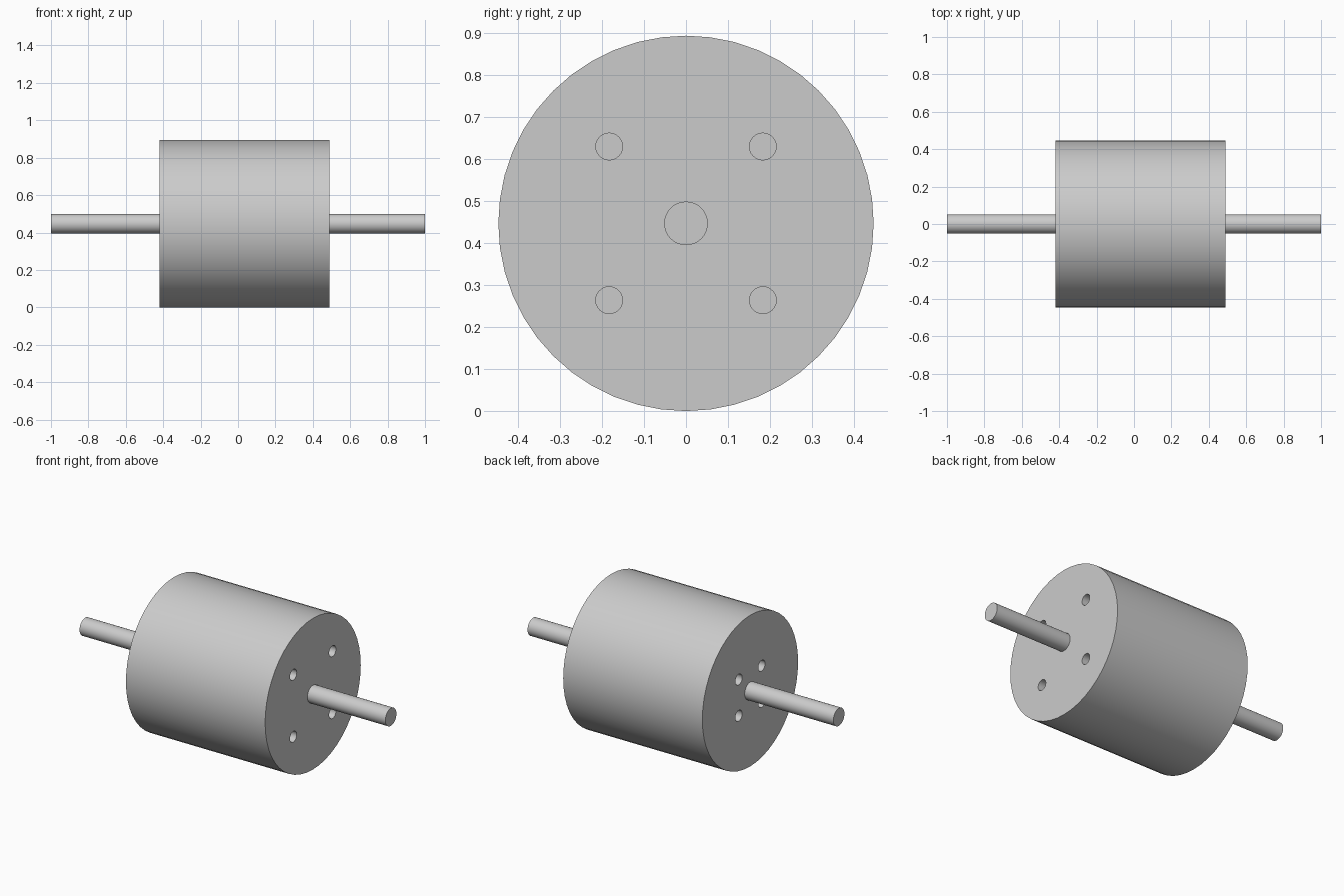
import bpy
import math

cube = bpy.data.objects.get("Cube")
if cube:
    bpy.data.objects.remove(cube, do_unlink=True)

AXIS_Z = 0.447
BODY_LEFT, BODY_RIGHT = 0.49, -0.42   # ends of the can along x
HOLE_DEPTH = 0.1

metal = bpy.data.materials.new("grey metal")
metal.use_nodes = True
metal.diffuse_color = (0.6, 0.6, 0.6, 1)
metal.node_tree.nodes["Principled BSDF"].inputs["Base Color"].default_value = (0.6, 0.6, 0.6, 1)


def rod(name, x0, x1, radius, sides, y=0.0, z=AXIS_Z):
    """Cylinder lying along x from x0 to x1."""
    bpy.ops.mesh.primitive_cylinder_add(
        vertices=sides, radius=radius, depth=abs(x1 - x0),
        location=((x0 + x1) / 2, y, z), rotation=(0, math.pi / 2, 0))
    obj = bpy.context.object
    obj.name = name
    obj.data.materials.append(metal)
    return obj


def smooth(obj):
    bpy.ops.object.select_all(action='DESELECT')
    obj.select_set(True)
    bpy.context.view_layer.objects.active = obj
    bpy.ops.object.shade_smooth_by_angle(angle=math.radians(35))


# Motor can
body = rod("motor_body", BODY_RIGHT, BODY_LEFT, AXIS_Z, 48)

# Blind mounting holes: wide pattern on the left end, narrow on the right
cutters = []
for end, inward, offset in ((BODY_LEFT, -1, 0.183), (BODY_RIGHT, 1, 0.107)):
    for sy in (-1, 1):
        for sz in (-1, 1):
            cutters.append(rod("hole_cutter", end - inward * 0.05, end + inward * HOLE_DEPTH,
                               0.032, 24, sy * offset, AXIS_Z + sz * offset))

for cutter in cutters:
    mod = body.modifiers.new("mounting_hole", 'BOOLEAN')
    mod.operation = 'DIFFERENCE'
    mod.solver = 'EXACT'
    mod.object = cutter
    bpy.ops.object.select_all(action='DESELECT')
    bpy.context.view_layer.objects.active = body
    body.select_set(True)
    bpy.ops.object.modifier_apply(modifier=mod.name)
    bpy.data.objects.remove(cutter, do_unlink=True)
smooth(body)

# Shaft stubs on both ends
smooth(rod("left_shaft", BODY_LEFT - 0.01, 1.0, 0.052, 32))
smooth(rod("right_shaft", -1.0, BODY_RIGHT + 0.01, 0.052, 32))
